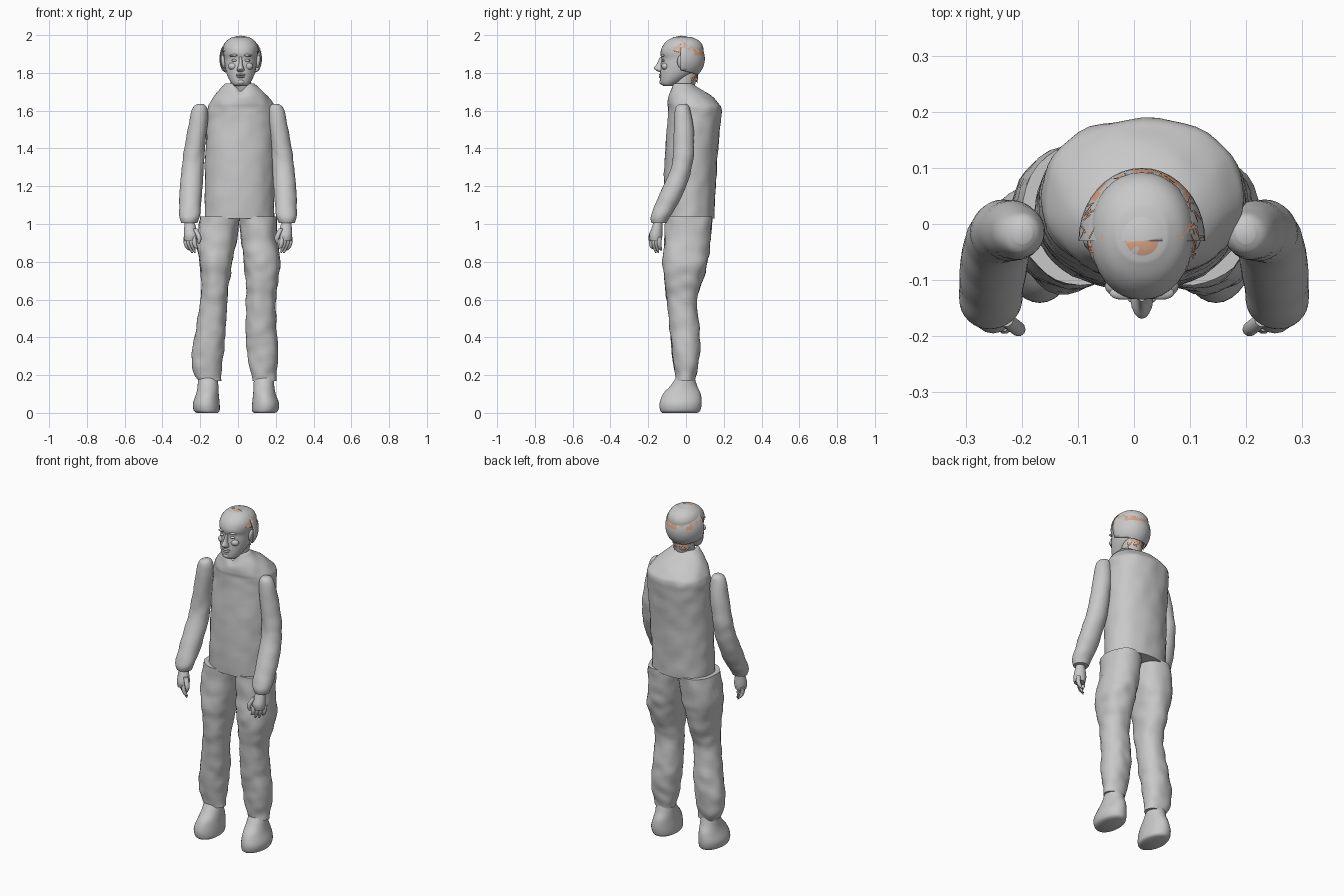
import bpy, bmesh, math, random
from mathutils import Vector, Matrix, noise

random.seed(4)
cube = bpy.data.objects.get("Cube")
if cube:
    bpy.data.objects.remove(cube)


def material(name, rgb):
    m = bpy.data.materials.new(name)
    m.use_nodes = True
    m.diffuse_color = (*rgb, 1)
    m.node_tree.nodes["Principled BSDF"].inputs["Base Color"].default_value = (*rgb, 1)
    return m


GREY = material("plain grey", (0.58, 0.58, 0.58))
TAN = material("tan hair", (0.72, 0.38, 0.24))
MID = 0.014  # centre line of the head and torso


def finish(bm, name, mats=(GREY,), angle=50):
    bmesh.ops.recalc_face_normals(bm, faces=bm.faces)
    me = bpy.data.meshes.new(name)
    bm.to_mesh(me)
    bm.free()
    for m in mats:
        me.materials.append(m)
    ob = bpy.data.objects.new(name, me)
    bpy.context.collection.objects.link(ob)
    bpy.ops.object.select_all(action="DESELECT")
    ob.select_set(True)
    bpy.context.view_layer.objects.active = ob
    bpy.ops.object.shade_smooth_by_angle(angle=math.radians(angle))
    return ob


def spline(rows, steps):
    """Catmull-Rom interpolation through rows of any length."""
    v = [Vector(r) for r in rows]
    v = [v[0]] + v + [v[-1]]
    out = []
    for a, b, c, d in zip(v, v[1:], v[2:], v[3:]):
        for i in range(steps):
            t = i / steps
            out.append(b + (c - a) * (t / 2) + (a * 2 - b * 5 + c * 4 - d) * (t * t / 2)
                       + (b * 3 - a - c * 3 + d) * (t ** 3 / 2))
    return out + [v[-1]]


def loft(name, rows, side=1, power=2.0, segs=32, steps=4, wrinkle=0, shape=None):
    """Stack rounded sections given as (z, x min, x max, y min, y max)."""
    bm = bmesh.new()
    rings = []
    for z, x0, x1, y0, y1 in spline(rows, steps):
        ring = []
        for i in range(segs):
            a = math.tau * i / segs
            c, s = math.cos(a), math.sin(a)
            u = math.copysign(abs(c) ** (2 / power), c)
            w = math.copysign(abs(s) ** (2 / power), s)
            p = Vector(((x0 + x1) / 2 + u * (x1 - x0) / 2, (y0 + y1) / 2 + w * (y1 - y0) / 2, z))
            n = noise.noise(p * 17) * wrinkle
            p += Vector((c * n, s * n, 0))
            if shape:
                p = shape(p)
            ring.append(bm.verts.new((p.x * side, p.y, p.z)))
        rings.append(ring)
    for r, q in zip(rings, rings[1:]):
        for i in range(segs):
            j = (i + 1) % segs
            bm.faces.new((r[i], r[j], q[j], q[i]))
    bm.faces.new(rings[0])
    bm.faces.new(rings[-1])
    return finish(bm, name)


def ball(bm, centre, radii, turn=0, segs=16):
    m = Matrix.Translation(centre) @ Matrix.Rotation(turn, 4, "Y") @ Matrix.Diagonal((*radii, 1))
    return bmesh.ops.create_uvsphere(bm, u_segments=segs, v_segments=segs // 2 + 2, radius=1, matrix=m)


def tube(name, points, radius):
    """Tapered finger through a few points."""
    rows = [(p[2], p[0] - r, p[0] + r, p[1] - r, p[1] + r)
            for p, r in zip(points, (radius, radius * 1.05, radius * 0.9, radius * 0.35))]
    return loft(name, rows, segs=10, steps=3)


# Jacket body with a notched collar
def collar(p):
    if p.y < -0.03 and p.z > 1.66:
        p.z -= max(0, 0.045 - abs(p.x - MID)) * (p.z - 1.66) / 0.08
    return p


loft("jacket_body", [
    (1.03, -.177, .19, -.115, .15), (1.2, -.175, .19, -.117, .157),
    (1.4, -.172, .195, -.11, .17), (1.55, -.167, .198, -.097, .185),
    (1.61, -.162, .195, -.095, .188), (1.64, -.152, .183, -.098, .172),
    (1.685, -.12, .15, -.093, .125), (1.725, -.083, .105, -.08, .06),
    (1.745, -.066, .085, -.075, .035)],
    power=2.15, segs=48, steps=6, wrinkle=0.006, shape=collar)

# Trouser legs
loft("left_trouser_leg", [
    (1.04, .008, .203, -.11, .14), (.9, .016, .21, -.114, .13),
    (.8, .03, .225, -.124, .115), (.7, .04, .215, -.115, .088),
    (.6, .042, .2, -.1, .058), (.45, .04, .203, -.085, .07),
    (.36, .043, .215, -.075, .075), (.25, .06, .21, -.062, .065),
    (.17, .077, .2, -.05, .045)], power=2.2, steps=6, wrinkle=0.008)
loft("right_trouser_leg", [
    (1.04, -.2, .008, -.11, .14), (.9, -.222, -.008, -.114, .13),
    (.82, -.21, -.025, -.124, .117), (.7, -.195, -.045, -.115, .088),
    (.6, -.198, -.055, -.1, .058), (.45, -.22, -.064, -.085, .07),
    (.33, -.243, -.073, -.075, .073), (.22, -.24, -.085, -.06, .06),
    (.17, -.21, -.088, -.05, .045)], power=2.2, steps=6, wrinkle=0.008)

# Boots
for name, side, dx in (("left_boot", 1, 0), ("right_boot", -1, .022)):
    rows = [(0, .085, .195, -.125, .06), (.012, .075, .212, -.136, .075),
            (.05, .075, .217, -.14, .083), (.1, .08, .2, -.122, .078),
            (.14, .082, .192, -.085, .06), (.19, .085, .19, -.05, .045)]
    loft(name, [(z, a + dx, b + dx, c, d) for z, a, b, c, d in rows], side)

# Sleeves and hands
for word, side in (("left", 1), ("right", -1)):
    loft(word + "_sleeve", [
        (1.635, .18, .215, -.035, .0), (1.615, .165, .24, -.055, .02),
        (1.55, .16, .255, -.064, .035), (1.4, .175, .285, -.066, .042),
        (1.3, .183, .298, -.078, .03), (1.2, .188, .306, -.12, .002),
        (1.1, .195, .312, -.165, -.045), (1.04, .203, .312, -.187, -.085),
        (1.005, .215, .3, -.18, -.105)], side, steps=5, wrinkle=0.004)
    loft(word + "_palm", [
        (1.02, .235, .28, -.168, -.125), (.98, .222, .285, -.182, -.125),
        (.94, .215, .287, -.195, -.125), (.91, .222, .283, -.19, -.13)], side, segs=16)
    for i in range(4):
        x, y = .278 - i * .015, -.138 - i * .014
        tip = .86 - .013 * (i in (1, 2)) + .008 * (i == 3)
        tube(f"{word}_finger_{i + 1}", [(side * x, y, .93), (side * (x - .002), y - .004, .9),
             (side * (x - .01), y, .875), (side * (x - .02), y + .006, tip)], .0115)
    tube(word + "_thumb", [(side * .228, -.17, .975), (side * .212, -.183, .945),
         (side * .205, -.188, .92), (side * .208, -.187, .895)], .013)

# Neck and head
loft("neck", [(1.64, -.05, .078, -.07, .04), (1.72, -.04, .068, -.068, .045),
              (1.77, -.042, .07, -.06, .055), (1.83, -.045, .073, -.05, .06)])
loft("head", [
    (1.73, -.018, .046, -.118, -.07), (1.742, -.032, .06, -.133, -.045),
    (1.765, -.047, .075, -.137, -.005), (1.8, -.062, .09, -.137, .05),
    (1.84, -.07, .098, -.134, .08), (1.875, -.073, .101, -.129, .09),
    (1.905, -.077, .105, -.135, .092), (1.94, -.077, .105, -.125, .09),
    (1.97, -.06, .088, -.1, .07), (1.99, -.03, .058, -.065, .03)], power=2.1)
loft("nose", [(1.805, MID - .014, MID + .014, -.145, -.11), (1.815, MID - .02, MID + .02, -.16, -.11),
              (1.826, MID - .017, MID + .017, -.169, -.11), (1.85, MID - .01, MID + .01, -.153, -.11),
              (1.885, MID - .008, MID + .008, -.138, -.11)], segs=16)
bm = bmesh.new()
for s in (-1, 1):
    ball(bm, (MID + s * .034, -.123, 1.893), (.024, .012, .007), s * .1)
    ball(bm, (MID + s * .034, -.121, 1.866), (.015, .01, .007))
    ball(bm, (MID + s * .04, -.11, 1.835), (.026, .02, .02))
for z, w in ((1.79, .026), (1.779, .022)):
    ball(bm, (MID, -.133, z), (w, .011, .006))
ball(bm, (MID, -.126, 1.752), (.022, .015, .015))
finish(bm, "face_features")
bm = bmesh.new()
for s in (-1, 1):
    ball(bm, (MID + s * .092, -.025, 1.86), (.012, .022, .036), s * .15)
finish(bm, "ears")


# Hair: a shell cut from a sphere, tan in chosen patches
def hair(name, centre, radii, cuts, is_tan):
    bm = bmesh.new()
    ball(bm, centre, radii, segs=40)
    for co, no in cuts:
        bmesh.ops.bisect_plane(bm, geom=bm.verts[:] + bm.edges[:] + bm.faces[:],
                               plane_co=co, plane_no=no, clear_outer=True)
    for f in bm.faces:
        f.material_index = int(is_tan(f.calc_center_median()))
    ob = finish(bm, name, (GREY, TAN))
    mod = ob.modifiers.new("thickness", "SOLIDIFY")
    mod.thickness = .005


BACK = Vector((MID, -.03, 1.875))
FRONT = Vector((MID, -.03, 1.885))
hair("back_hair", BACK, (.113, .13, .122),
     [((0, -.03, 0), (0, -1, 0)), ((0, -.03, 1.815), (0, -.25, -1))],
     lambda c: c.y > .045 and 1.9 < c.z < 1.975 and noise.noise(c * 28) > -.15)
hair("front_hair", FRONT, (.1, .09, .11),
     [((0, -.03, 0), (0, 1, 0)), ((0, -.1, 1.925), (0, -.25, -1))],
     lambda c: noise.noise(c * 30) > -.2)

# Loose strands lying over the crown and nape
bm = bmesh.new()


def strand(p, n, length, width):
    along = n.cross(Vector([random.uniform(-1, 1) for _ in range(3)])).normalized()
    across = n.cross(along) * width
    along *= length
    bm.faces.new([bm.verts.new(p + q) for q in (-along - across, along - across,
                                                along + across * .4, -along + across)])


for i in range(150):
    a, h = random.uniform(0, math.tau), random.uniform(.35, .85)
    r = math.sqrt(1 - h * h)
    n = Vector((r * math.cos(a), r * math.sin(a), h))
    base, radii = (BACK, (.115, .132, .124)) if n.y > 0 else (FRONT, (.103, .093, .112))
    strand(base + Vector([k * q for k, q in zip(n, radii)]), n, .012, .0022)
for i in range(24):
    a = random.uniform(.5, math.pi - .5)
    n = Vector((math.cos(a), math.sin(a), 0))
    strand(Vector((MID + n.x * .062, n.y * .062, random.uniform(1.755, 1.795))), n, .012, .005)
finish(bm, "loose_strands", (TAN,))
